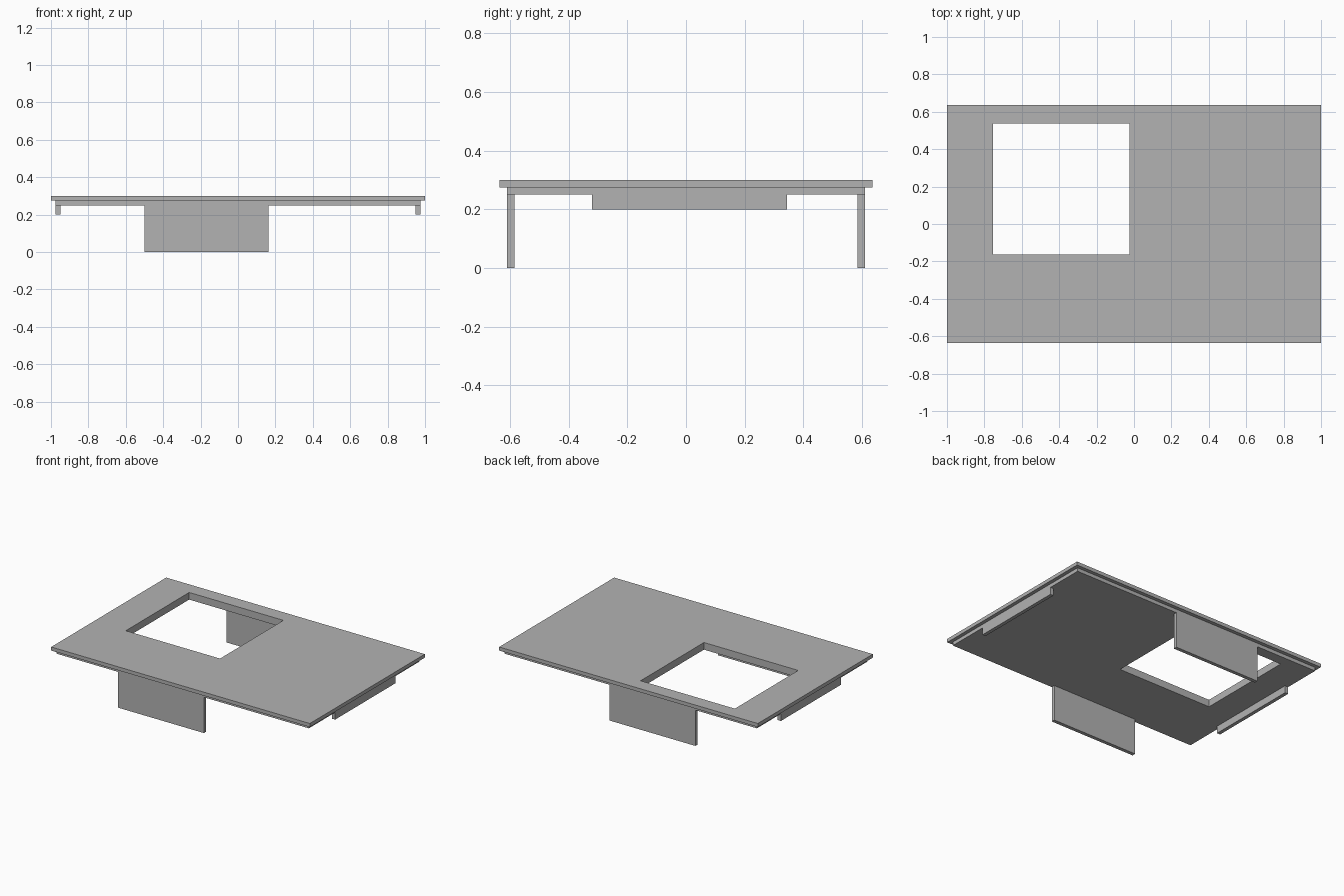
import bpy
import bmesh

cube = bpy.data.objects.get("Cube")
if cube:
    bpy.data.objects.remove(cube, do_unlink=True)

grey = bpy.data.materials.new("plain grey")
grey.use_nodes = True
colour = (0.45, 0.45, 0.45, 1)
grey.diffuse_color = colour
grey.node_tree.nodes["Principled BSDF"].inputs["Base Color"].default_value = colour


def finish(name, bm):
    bmesh.ops.recalc_face_normals(bm, faces=bm.faces)
    mesh = bpy.data.meshes.new(name)
    bm.to_mesh(mesh)
    bm.free()
    mesh.materials.append(grey)
    bpy.context.collection.objects.link(bpy.data.objects.new(name, mesh))


def corners(x0, x1, y0, y1):
    return [(x0, y0), (x1, y0), (x1, y1), (x0, y1)]


def panel(name, outer, z0, z1, hole=None):
    """Extrude a rectangle, or a rectangular frame around a hole."""
    bm = bmesh.new()
    outside = [bm.verts.new((x, y, z0)) for x, y in corners(*outer)]
    if hole:
        inside = [bm.verts.new((x, y, z0)) for x, y in corners(*hole)]
        for i in range(4):
            j = (i + 1) % 4
            bm.faces.new((outside[i], outside[j], inside[j], inside[i]))
    else:
        bm.faces.new(outside)
    result = bmesh.ops.extrude_face_region(bm, geom=bm.faces[:], use_keep_orig=True)
    top = [v for v in result["geom"] if isinstance(v, bmesh.types.BMVert)]
    bmesh.ops.translate(bm, verts=top, vec=(0, 0, z1 - z0))
    finish(name, bm)


TOP, STEP, UNDER = 0.30, 0.275, 0.25
WIDE, DEEP = 0.975, 0.61
THICK = 0.025
opening = (-0.753, -0.024, -0.164, 0.536)

# Two stacked boards sharing one rectangular opening
panel("top_board", (-1, 1, -0.635, 0.635), STEP, TOP, opening)
panel("under_board", (-WIDE, WIDE, -DEEP, DEEP), UNDER, STEP, opening)

# Tall plates at front and back, short lips at the two sides
for side, y in (("front", -DEEP), ("back", DEEP - THICK)):
    panel(side + "_support_plate", (-0.50, 0.163, y, y + THICK), 0, UNDER)
for side, x in (("right", -WIDE), ("left", WIDE - THICK)):
    panel(side + "_lip", (x, x + THICK, -0.32, 0.345), 0.20, UNDER)
